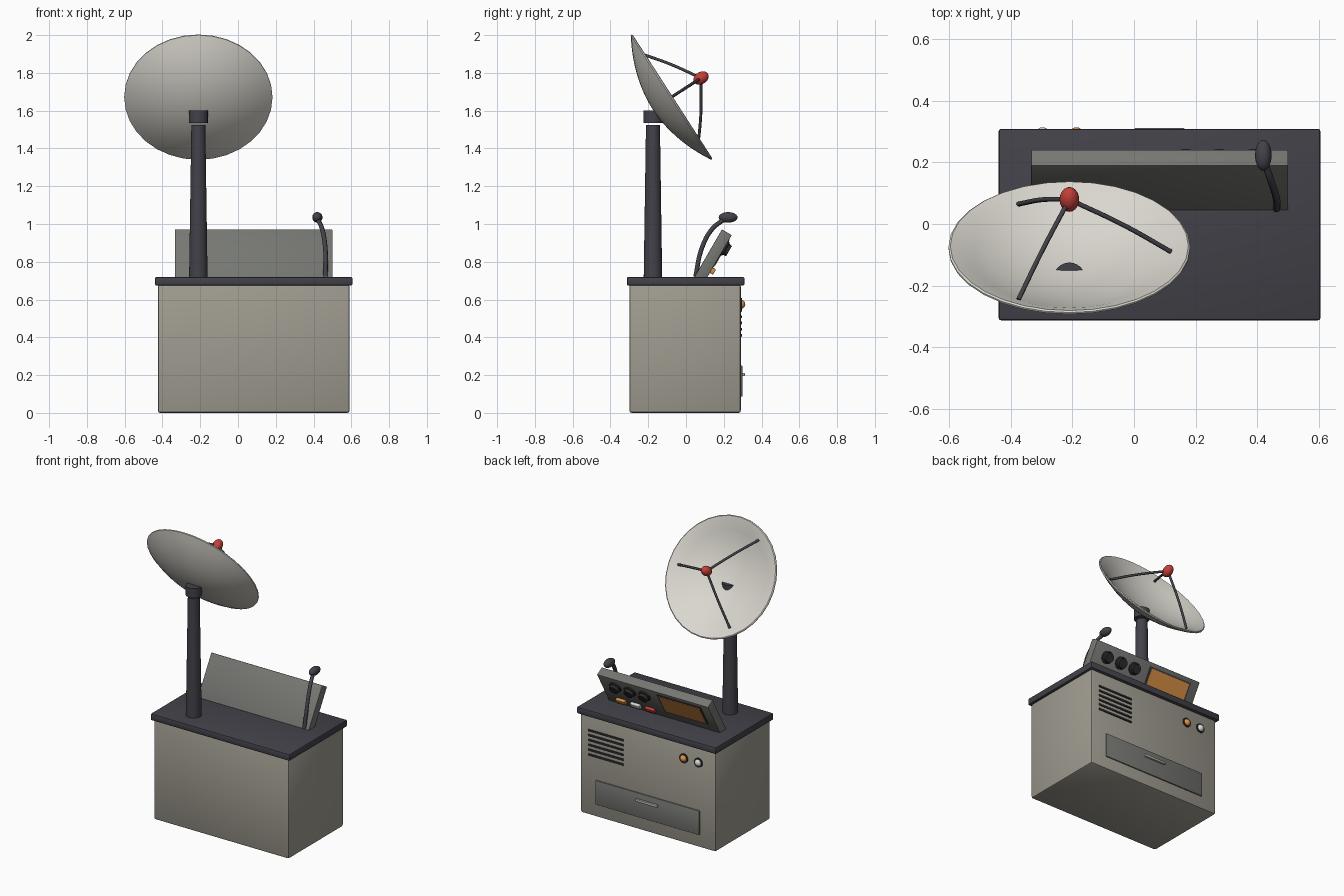
import bpy
import bmesh
from math import radians, cos, sin, pi
from mathutils import Matrix, Vector

cube = bpy.data.objects.get("Cube")
if cube:
    bpy.data.objects.remove(cube)


def material(name, rgb):
    m = bpy.data.materials.new(name)
    m.use_nodes = True
    m.diffuse_color = (*rgb, 1)
    m.node_tree.nodes["Principled BSDF"].inputs["Base Color"].default_value = (*rgb, 1)
    return m


beige = material("beige_grey", (0.35, 0.33, 0.28))
dark = material("dark_slate", (0.055, 0.054, 0.067))
panel_grey = material("panel_grey", (0.18, 0.185, 0.17))
white = material("off_white", (0.70, 0.68, 0.62))
black = material("black", (0.025, 0.025, 0.028))
red = material("red", (0.55, 0.05, 0.04))
orange = material("orange", (0.72, 0.29, 0.06))
metal = material("light_metal", (0.45, 0.45, 0.42))


def finish(name, bm, mat, frame):
    """Turn a bmesh into a smooth-by-angle object placed by a matrix."""
    bmesh.ops.recalc_face_normals(bm, faces=bm.faces)
    for f in bm.faces:
        f.smooth = True
    mesh = bpy.data.meshes.new(name)
    bm.to_mesh(mesh)
    bm.free()
    mesh.set_sharp_from_angle(angle=radians(35))
    mesh.materials.append(mat)
    ob = bpy.data.objects.new(name, mesh)
    bpy.context.collection.objects.link(ob)
    ob.matrix_world = frame
    return ob


def box(name, size, loc, mat, bevel=0.0, frame=Matrix()):
    bm = bmesh.new()
    bmesh.ops.create_cube(bm, size=1, matrix=Matrix.Diagonal((*size, 1)))
    if bevel:
        bmesh.ops.bevel(bm, geom=bm.edges[:], offset=bevel, segments=2,
                        profile=0.5, affect='EDGES')
    return finish(name, bm, mat, frame @ Matrix.Translation(loc))


def lathe(name, profile, mat, frame, sides=32):
    """Revolve (radius, height) points about the local z axis."""
    bm = bmesh.new()
    verts = [bm.verts.new((r, 0, z)) for r, z in profile]
    edges = [bm.edges.new(pair) for pair in zip(verts, verts[1:])]
    bmesh.ops.spin(bm, geom=verts + edges, axis=(0, 0, 1), cent=(0, 0, 0),
                   angle=2 * pi, steps=sides)
    bmesh.ops.remove_doubles(bm, verts=bm.verts, dist=0.0002)
    return finish(name, bm, mat, frame)


def ellipsoid(name, radii, mat, frame):
    bm = bmesh.new()
    bmesh.ops.create_uvsphere(bm, u_segments=20, v_segments=12, radius=1,
                              matrix=Matrix.Diagonal((*radii, 1)))
    return finish(name, bm, mat, frame)


def tube(name, points, radius, mat, frame=Matrix()):
    curve = bpy.data.curves.new(name, 'CURVE')
    curve.dimensions = '3D'
    curve.bevel_depth = radius
    curve.bevel_resolution = 2
    curve.use_fill_caps = True
    spline = curve.splines.new('BEZIER')
    spline.bezier_points.add(len(points) - 1)
    for p, co in zip(spline.bezier_points, points):
        p.co = co
        p.handle_left_type = p.handle_right_type = 'AUTO'
    curve.materials.append(mat)
    ob = bpy.data.objects.new(name, curve)
    bpy.context.collection.objects.link(ob)
    ob.matrix_world = frame
    return ob


def at(*loc):
    return Matrix.Translation(loc)


MID = 0.083                                   # cabinet centre in x
BACK = 0.29                                   # control side of the cabinet
toward_back = Matrix.Rotation(-pi / 2, 4, 'X')  # local z points to +y

# Cabinet and worktop
box("cabinet", (1.015, 0.59, 0.68), (MID, -0.005, 0.34), beige, 0.012)
box("worktop", (1.045, 0.622, 0.046), (MID, -0.002, 0.697), dark, 0.008)

# Drawer and its handle
box("drawer", (0.78, 0.016, 0.165), (MID, BACK, 0.168), panel_grey, 0.003)
box("drawer_handle", (0.165, 0.016, 0.018), (MID, 0.304, 0.203), metal, 0.005)

# Vent slats
for i in range(6):
    box(f"vent_slat_{i + 1}", (0.265, 0.012, 0.014),
        (0.398, BACK, 0.41 + 0.033 * i), black, 0.002)

# Indicator lamps with dark rims
for name, x, mat in (("orange", -0.187, orange), ("white", -0.297, white)):
    frame = at(x, BACK, 0.575) @ toward_back
    lathe(f"{name}_lamp_rim", [(0, 0), (0.032, 0), (0.032, 0.006), (0, 0.006)],
          black, frame, 24)
    ellipsoid(f"{name}_lamp", (0.024, 0.024, 0.024), mat, frame)

# Leaning control panel
panel = at(MID, 0.1435, 0.8306) @ Matrix.Rotation(radians(-30), 4, 'X')
box("control_panel", (0.835, 0.06, 0.29), (0, 0, 0), panel_grey, 0.003, panel)
box("screen_frame", (0.33, 0.006, 0.17), (-0.19, 0.03, 0.035), dark, 0, panel)
box("screen", (0.305, 0.008, 0.148), (-0.19, 0.031, 0.035), orange, 0, panel)
for i, mat in enumerate((orange, white, red)):
    x = 0.305 - 0.11 * i
    lathe(f"dial_{i + 1}", [(0, 0), (0.042, 0), (0.042, 0.008), (0.034, 0.012),
                            (0.031, 0.03), (0, 0.03)],
          black, panel @ at(x, 0.03, 0.065) @ toward_back, 24)
    box(f"push_button_{i + 1}", (0.07, 0.03, 0.032), (x, 0.034, -0.07), mat, 0.004, panel)

# Microphone on a bent stem
tube("microphone_stem", [(0.463, 0.05, 0.72), (0.462, 0.085, 0.875),
                         (0.445, 0.14, 0.975), (0.42, 0.21, 1.03)], 0.012, dark)
ellipsoid("microphone_head", (0.027, 0.05, 0.028), dark, at(0.42, 0.223, 1.035))

# Mast and swivel collar
mast = at(-0.21, -0.175, 0)
lathe("mast", [(0, 0.71), (0.049, 0.71), (0.037, 1.525), (0, 1.525)], dark, mast, 24)
lathe("mast_collar", [(0, 1.536), (0.05, 1.536), (0.05, 1.6), (0, 1.6)], dark, mast, 24)

# Dish bowl
RIM, DEPTH, STEPS = 0.3925, 0.115, 10
dish = at(-0.21, -0.08, 1.67) @ Matrix.Rotation(radians(-57.2), 4, 'X')
outer = [(RIM * i / STEPS, DEPTH * ((i / STEPS) ** 2 - 1)) for i in range(STEPS + 1)]
inner = [(r * 0.985, z + 0.017) for r, z in reversed(outer)]
inner[0] = (RIM * 0.985, 0.01)
lathe("dish", outer + [(RIM, 0.006)] + inner, white, dish)

# Feed struts and receiver
feed = Vector((0, 0, 0.19))
for i in range(3):
    a = 2 * pi * i / 3
    out = Vector((cos(a), sin(a), 0))
    foot = out * 0.33 + Vector((0, 0, -0.012))
    middle = (foot + feed) / 2 + out * 0.014
    tube(f"feed_strut_{i + 1}", [foot, middle, feed], 0.008, dark, dish)
ellipsoid("receiver", (0.032, 0.032, 0.043), red, dish @ at(*feed))
